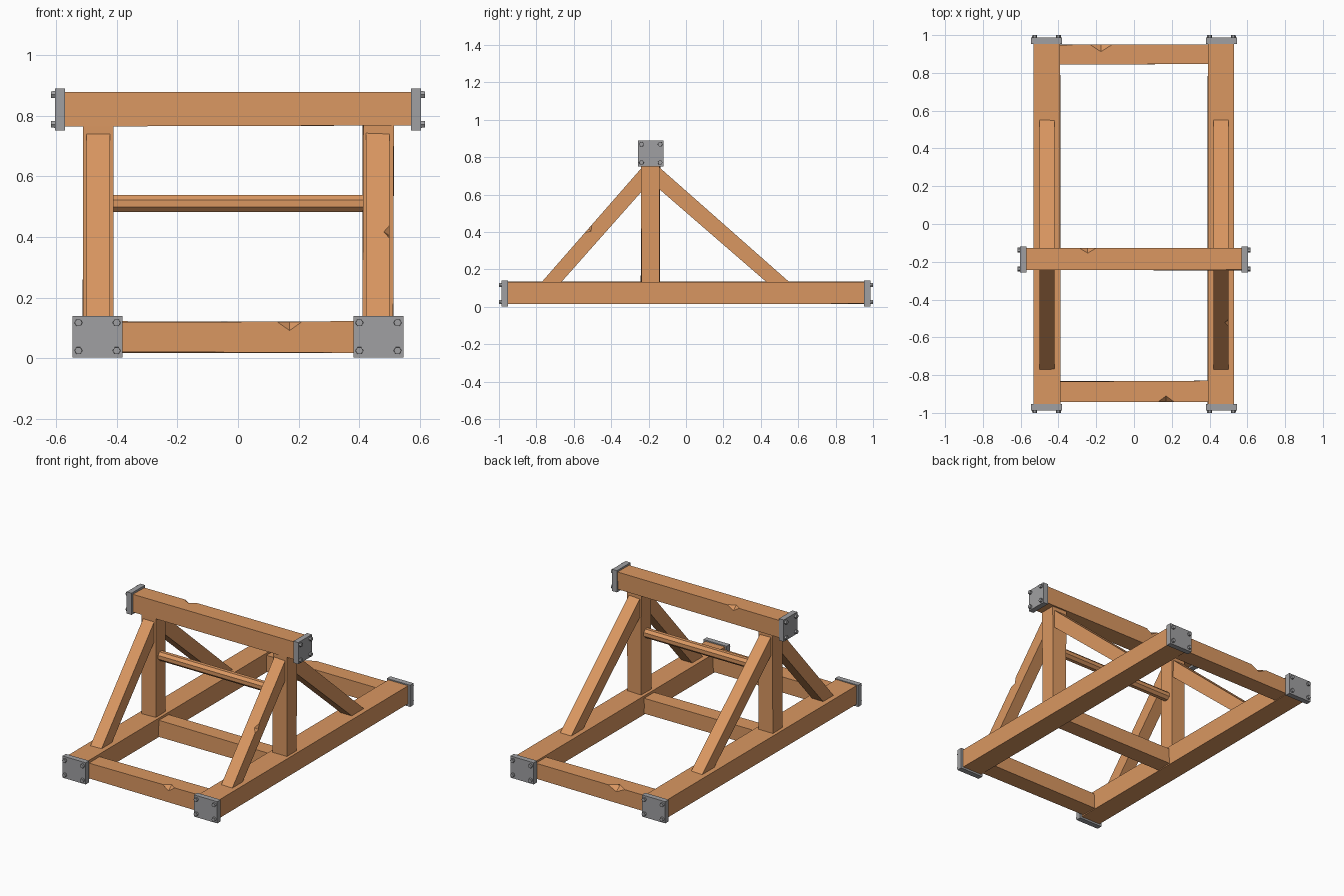
import bpy, bmesh, math, random
from mathutils import Matrix, Vector

if "Cube" in bpy.data.objects:
    bpy.data.objects.remove(bpy.data.objects["Cube"])

random.seed(4)


def make_material(name, rgb):
    m = bpy.data.materials.new(name)
    m.diffuse_color = (*rgb, 1)
    m.use_nodes = True
    m.node_tree.nodes["Principled BSDF"].inputs["Base Color"].default_value = m.diffuse_color
    return m


WOOD = make_material("warm wood", (0.70, 0.31, 0.12))
IRON = make_material("grey iron", (0.35, 0.35, 0.36))


def finish(name, bm, mat):
    bmesh.ops.recalc_face_normals(bm, faces=bm.faces[:])
    me = bpy.data.meshes.new(name)
    bm.to_mesh(me)
    bm.free()
    me.materials.append(mat)
    ob = bpy.data.objects.new(name, me)
    bpy.context.collection.objects.link(ob)
    return ob


def box(name, lo, hi, mat=WOOD, wobble=0.0025):
    """Box from corner to corner, slightly uneven for hewn timber."""
    bm = bmesh.new()
    bmesh.ops.create_cube(bm, size=1)
    for v in bm.verts:
        v.co = Vector([(lo[i] if v.co[i] < 0 else hi[i])
                       + random.uniform(-wobble, wobble) for i in range(3)])
    return finish(name, bm, mat)


def prism_x(name, profile, x0, x1):
    """Profile of (y, z) points extruded along x."""
    bm = bmesh.new()
    face = bm.faces.new([bm.verts.new((x0, y, z)) for y, z in profile])
    ext = bmesh.ops.extrude_face_region(bm, geom=[face])
    new = [e for e in ext["geom"] if isinstance(e, bmesh.types.BMVert)]
    bmesh.ops.translate(bm, verts=new, vec=(x1 - x0, 0, 0))
    return finish(name, bm, WOOD)


def chip(ob, centre, size, tilt=0.0):
    """Cut a notch out of an edge with an octahedron."""
    bm = bmesh.new()
    bmesh.ops.create_uvsphere(bm, u_segments=4, v_segments=2, radius=1)
    bm.transform(Matrix.Translation(centre) @ Matrix.Rotation(tilt, 4, 'X')
                 @ Matrix.Diagonal((*size, 1)))
    cutter = finish("chip_cutter", bm, WOOD)
    cutter.hide_render = True
    mod = ob.modifiers.new("chip", 'BOOLEAN')
    mod.operation = 'DIFFERENCE'
    mod.solver = 'EXACT'
    mod.object = cutter
    bpy.context.view_layer.objects.active = ob
    bpy.ops.object.modifier_apply(modifier=mod.name)
    bpy.data.objects.remove(cutter)


def end_plate(name, centre, normal, half_w, half_h, bolt_w, bolt_h):
    """Iron end plate with four hex bolts, facing along normal."""
    bm = bmesh.new()
    bmesh.ops.create_cube(bm, size=1, matrix=Matrix.Diagonal(
        (2 * half_w, 2 * half_h, 0.034, 1)))
    for sx in (-1, 1):
        for sy in (-1, 1):
            bmesh.ops.create_cone(
                bm, cap_ends=True, segments=6, radius1=0.0135, radius2=0.0125,
                depth=0.02, matrix=Matrix.Translation(
                    (sx * bolt_w, sy * bolt_h, 0.02))
                @ Matrix.Rotation(math.pi / 6, 4, 'Z'))
    n, up = Vector(normal), Vector((0, 0, 1))
    rot = Matrix((up.cross(n), up, n)).transposed().to_4x4()
    bm.transform(Matrix.Translation(centre) @ rot)
    return finish(name, bm, IRON)


# Base, posts and braces on each side
for s, side in ((-1, "left"), (1, "right")):
    def xs(a, b):
        return sorted((s * a, s * b))
    a, b = xs(0.392, 0.53)
    box(side + "_base_rail", (a, -0.96, 0.015), (b, 0.96, 0.134))
    a, b = xs(0.412, 0.512)
    box(side + "_post", (a, -0.24, 0.125), (b, -0.14, 0.77))
    a, b = xs(0.422, 0.50)
    front = prism_x(side + "_front_brace", [
        (-0.775, 0.128), (-0.67, 0.128), (-0.238, 0.615), (-0.238, 0.742)], a, b)
    prism_x(side + "_rear_brace", [
        (0.557, 0.128), (0.435, 0.128), (-0.142, 0.628), (-0.142, 0.745)], a, b)
    if s > 0:
        chip(front, (0.50, -0.523, 0.417), (0.02, 0.03, 0.02),
             math.atan2(0.614, 0.537))
    # Plates on both rail ends
    for e, end in ((-1, "front"), (1, "rear")):
        end_plate(f"{side}_{end}_rail_plate", (s * 0.463, e * 0.970, 0.071),
                  (0, e, 0), 0.082, 0.069, 0.063, 0.046)
    # Plates on the top beam ends
    end_plate(side + "_top_plate", (s * 0.587, -0.188, 0.820),
              (s, 0, 0), 0.068, 0.069, 0.05, 0.049)

# Cross beams
front_beam = box("front_cross_beam", (-0.40, -0.94, 0.02), (0.40, -0.832, 0.12))
rear_beam = box("rear_cross_beam", (-0.40, 0.845, 0.02), (0.40, 0.95, 0.12))
box("middle_cross_beam", (-0.40, -0.24, 0.02), (0.40, -0.14, 0.12))
top_beam = box("top_beam", (-0.575, -0.244, 0.766), (0.575, -0.128, 0.877))
chip(front_beam, (0.17, -0.94, 0.12), (0.042, 0.03, 0.03))
chip(rear_beam, (-0.175, 0.95, 0.12), (0.06, 0.038, 0.03))
chip(top_beam, (-0.245, -0.128, 0.877), (0.045, 0.027, 0.028))

# Round stop bar between the posts
bm = bmesh.new()
bmesh.ops.create_cone(bm, cap_ends=True, segments=8, radius1=0.03, radius2=0.03,
                      depth=0.84, matrix=Matrix.Translation((0, -0.19, 0.51))
                      @ Matrix.Rotation(math.pi / 2, 4, 'Y')
                      @ Matrix.Rotation(math.pi / 8, 4, 'Z'))
finish("stop_bar", bm, WOOD)
